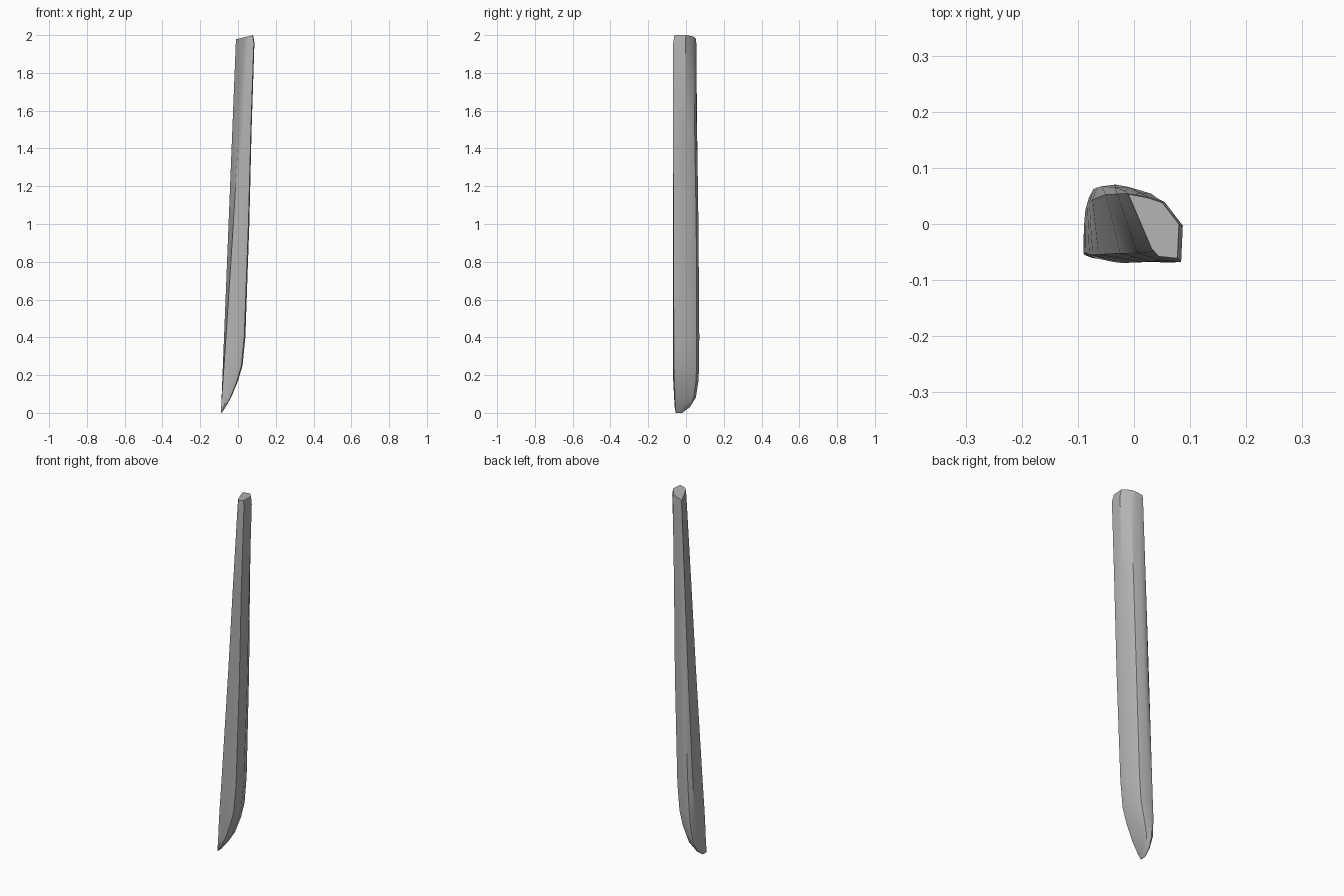
import bpy, bmesh, math

cube = bpy.data.objects.get("Cube")
if cube:
    bpy.data.objects.remove(cube, do_unlink=True)

grey = bpy.data.materials.new("plain grey")
grey.use_nodes = True
colour = (0.45, 0.45, 0.45, 1)
grey.diffuse_color = colour
grey.node_tree.nodes["Principled BSDF"].inputs["Base Color"].default_value = colour

# Cross-section outlines as fractions of width and depth, lower and upper end
LOW = [(0, .1), (.55, 0), (.94, .05), (1, .45), (.8, .9), (.35, 1), (.13, .96), (0, .75)]
HIGH = [(.46, .15), (.6, .03), (.97, 0), (1, .53), (.67, .87), (.4, .94), (.15, .98), (0, 1)]

# Height, right edge, front and back of each section; the left edge is straight
SECTIONS = [
    (0, -.087, -.055, -.02),
    (.03, -.066, -.06, .02),
    (.08, -.037, -.063, .052),
    (.17, 0, -.068, .067),
    (.25, .024, -.07, .07),
    (.4, .039, -.07, .072),
    (1, .06, -.07, .07),
    (1.5, .072, -.07, .062),
    (1.96, .087, -.068, .055),
    (2, .08, -.061, .053),
]


def ring(bm, section):
    z, right, front, back = section
    left = -.09 + .04 * z
    t = z / 2
    verts = []
    for (u0, v0), (u1, v1) in zip(LOW, HIGH):
        u, v = u0 + (u1 - u0) * t, v0 + (v1 - v0) * t
        drop = .022 * (1 - u) if z == 2 else 0    # slanted top
        verts.append(bm.verts.new((left + (right - left) * u,
                                   front + (back - front) * v, z - drop)))
    return verts


# Leaning blade-like shaft, lofted through the sections
bm = bmesh.new()
rings = [ring(bm, s) for s in SECTIONS]
for a, b in zip(rings, rings[1:]):
    for i in range(len(a)):
        j = (i + 1) % len(a)
        bm.faces.new((a[i], a[j], b[j], b[i]))
bm.faces.new(rings[0][::-1])
bm.faces.new(rings[-1])
bmesh.ops.recalc_face_normals(bm, faces=bm.faces)
mesh = bpy.data.meshes.new("shaft")
bm.to_mesh(mesh)
bm.free()
mesh.materials.append(grey)
shaft = bpy.data.objects.new("shaft", mesh)
bpy.context.collection.objects.link(shaft)

bpy.ops.object.select_all(action="DESELECT")
shaft.select_set(True)
bpy.context.view_layer.objects.active = shaft
bpy.ops.object.shade_smooth_by_angle(angle=math.radians(35))
